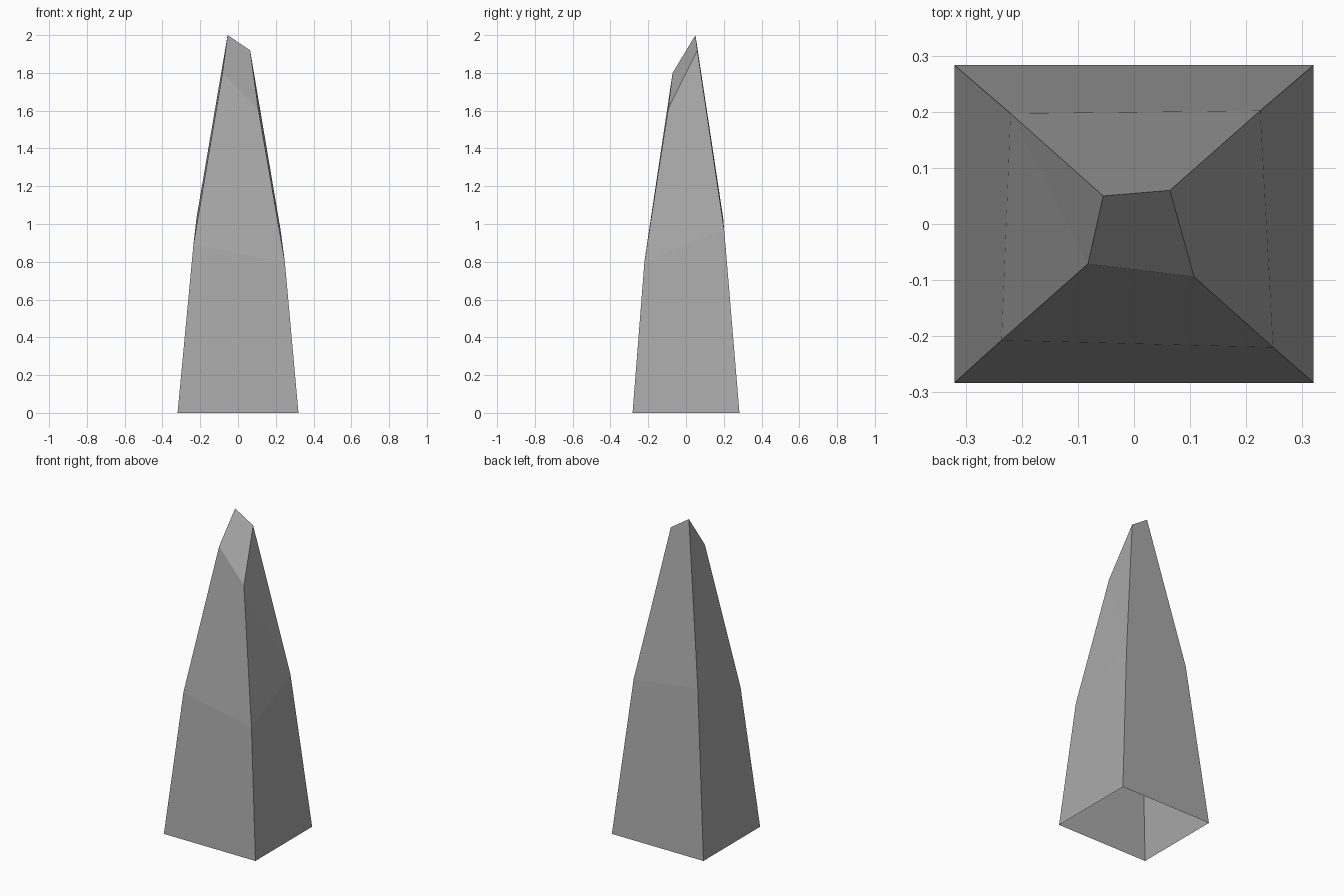
import bpy
import bmesh

cube = bpy.data.objects.get("Cube")
if cube:
    bpy.data.objects.remove(cube, do_unlink=True)

# Stone colour
stone = bpy.data.materials.new("grey_stone")
stone.use_nodes = True
colour = (0.4, 0.4, 0.4, 1)
stone.diffuse_color = colour
stone.node_tree.nodes["Principled BSDF"].inputs["Base Color"].default_value = colour

# Corner rings: front left side of the page, then counter-clockwise
base = [(-0.32, -0.283, 0), (0.32, -0.283, 0), (0.32, 0.283, 0), (-0.32, 0.283, 0)]
waist = [(-0.236, -0.207, 0.89), (0.248, -0.22, 0.8), (0.225, 0.202, 0.97), (-0.22, 0.197, 1.03)]
tip = [(-0.082, -0.071, 1.8), (0.107, -0.094, 1.61), (0.064, 0.06, 1.92), (-0.055, 0.05, 2)]

bm = bmesh.new()
rings = [[bm.verts.new(p) for p in ring] for ring in (base, waist, tip)]

# Tapered walls, open underneath
for lower, upper in zip(rings, rings[1:]):
    for i in range(4):
        j = (i + 1) % 4
        bm.faces.new((lower[i], lower[j], upper[j], upper[i]))

# Slanted broken cap
bm.faces.new(rings[2])

# Creases across the two twisted upper sides
for low, high in ((2, 1), (3, 0)):
    bmesh.ops.connect_verts(bm, verts=[rings[1][low], rings[2][high]])

mesh = bpy.data.meshes.new("stone_spire")
bm.to_mesh(mesh)
bm.free()
mesh.materials.append(stone)
spire = bpy.data.objects.new("stone_spire", mesh)
bpy.context.scene.collection.objects.link(spire)
